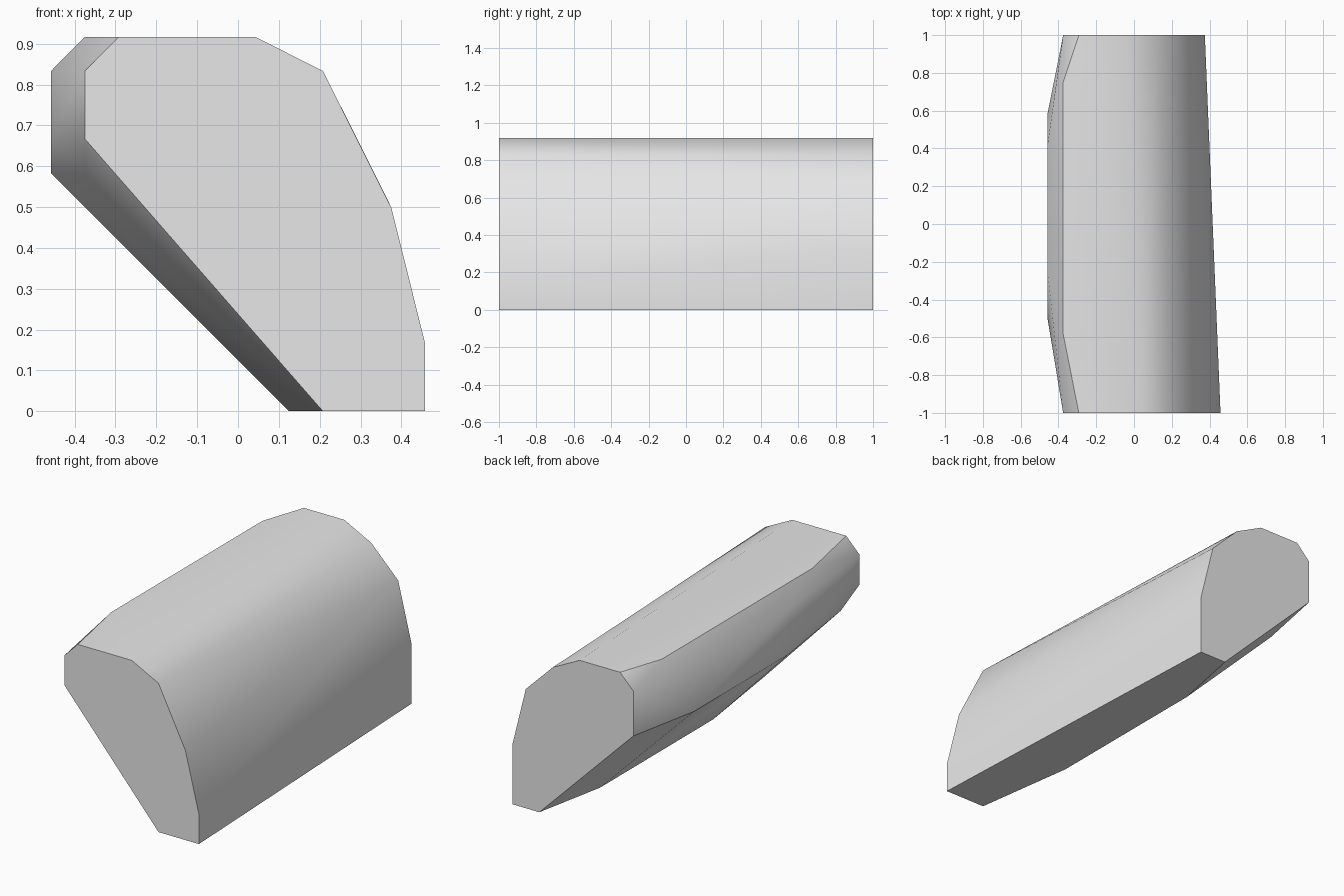
import bpy, bmesh, math

cube = bpy.data.objects.get("Cube")
if cube:
    bpy.data.objects.remove(cube, do_unlink=True)

# Plain grey material
mat = bpy.data.materials.new("light_grey")
grey = (0.8, 0.8, 0.8, 1)
mat.use_nodes = True
mat.diffuse_color = grey
mat.node_tree.nodes["Principled BSDF"].inputs["Base Color"].default_value = grey

# End profiles as (x, z)
front = [(0.458, 0), (0.458, 0.167), (0.375, 0.5), (0.208, 0.833), (0.042, 0.917),
         (-0.292, 0.917), (-0.375, 0.833), (-0.375, 0.667), (0.208, 0)]
back = [(0.375, 0), (0.375, 0.333), (0.292, 0.667), (0.125, 0.833), (-0.042, 0.917),
        (-0.292, 0.917), (-0.375, 0.833), (-0.375, 0.583), (0.208, 0)]

# Bulging side between the ends as (x, z, y positions)
bulge = [(-0.375, 0.917, (-0.583, 0.75)),
         (-0.458, 0.833, (-0.25, 0.417)),
         (-0.458, 0.667, (-0.5,)),
         (-0.458, 0.583, (-0.25, 0.583)),
         (-0.375, 0.583, (-0.833,)),
         (0.125, 0, (-0.417, 0.583))]

points = [(x, -1, z) for x, z in front] + [(x, 1, z) for x, z in back]
points += [(x, y, z) for x, z, ys in bulge for y in ys]

# Skin the rock-like block over its outline points
bm = bmesh.new()
for p in points:
    bm.verts.new(p)
hull = bmesh.ops.convex_hull(bm, input=bm.verts)
loose = [v for v in bm.verts if not v.link_faces]
bmesh.ops.delete(bm, geom=loose, context="VERTS")
bmesh.ops.dissolve_limit(bm, angle_limit=math.radians(0.5), verts=bm.verts, edges=bm.edges)
bmesh.ops.recalc_face_normals(bm, faces=bm.faces)

mesh = bpy.data.meshes.new("faceted_block")
bm.to_mesh(mesh)
bm.free()
mesh.materials.append(mat)
block = bpy.data.objects.new("faceted_block", mesh)
bpy.context.collection.objects.link(block)

# Smooth the gentle facets, keep hard ends
bpy.ops.object.select_all(action="DESELECT")
block.select_set(True)
bpy.context.view_layer.objects.active = block
bpy.ops.object.shade_smooth_by_angle(angle=math.radians(30))
